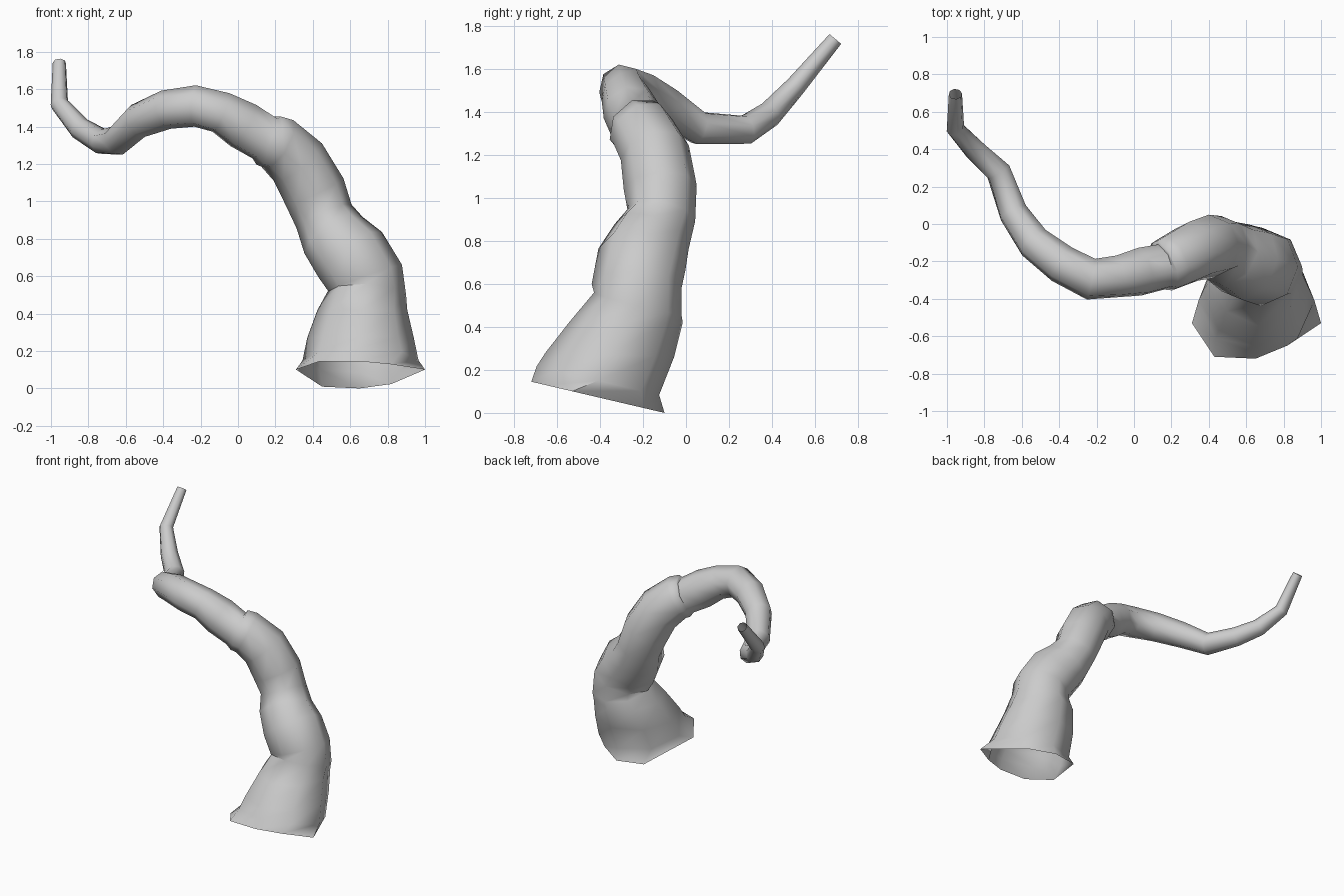
import bpy, bmesh, math
from mathutils import Vector

if "Cube" in bpy.data.objects:
    bpy.data.objects.remove(bpy.data.objects["Cube"])

SIDES = 8

# Flared open rim, sloping down towards the back
rim = [(1, -.53), (.82, -.2), (.65, -.1), (.45, -.14),
       (.31, -.53), (.43, -.71), (.65, -.72), (.82, -.65)]

# Skirt rings: centre, half width, half depth, slope in y
skirt = [((.655, -.41, .15), .31, .285, -.234),
         ((.655, -.355, .27), .285, .3, -.03),
         ((.665, -.28, .42), .24, .265, 0)]

# Tapering limb: centre and radius from the skirt to the tip
limb = [(.69, -.225, .51, .205), (.68, -.23, .59, .205), (.6, -.205, .715, .205),
        (.51, -.16, .82, .18), (.46, -.115, .92, .157), (.41, -.12, 1.05, .167),
        (.32, -.145, 1.21, .16), (.21, -.20, 1.31, .15), (.165, -.222, 1.325, .145),
        (.145, -.23, 1.335, .125), (.03, -.255, 1.405, .13), (-.09, -.28, 1.475, .113),
        (-.23, -.295, 1.51, .11), (-.385, -.215, 1.49, .103), (-.535, -.1, 1.43, .092),
        (-.645, .06, 1.325, .079), (-.725, .28, 1.318, .068), (-.845, .39, 1.39, .06),
        (-.955, .51, 1.52, .048), (-.955, .695, 1.74, .035)]

bm = bmesh.new()
rings = [[bm.verts.new((x, y, -.234 * (y + .1))) for x, y in rim]]
angles = [math.tau * i / SIDES for i in range(SIDES)]

for (x, y, z), rx, ry, slope in skirt:
    rings.append([bm.verts.new((x + rx * math.cos(a), y + ry * math.sin(a),
                                z + slope * ry * math.sin(a))) for a in angles])

# Carry one frame along the path so the limb does not twist
centres = [Vector(p[:3]) for p in limb]
u = Vector((1, 0, 0))
for i, (c, p) in enumerate(zip(centres, limb)):
    before = centres[i - 1] if i else Vector(skirt[-1][0])
    after = centres[min(i + 1, len(centres) - 1)]
    t = ((c - before).normalized() + (after - c).normalized()).normalized()
    u = (u - t * u.dot(t)).normalized()
    v = t.cross(u)
    rings.append([bm.verts.new(c + p[3] * 1.02 * (u * math.cos(a) + v * math.sin(a)))
                  for a in angles])

# Skin the rings, leaving both ends open
for a, b in zip(rings, rings[1:]):
    for i in range(SIDES):
        j = (i + 1) % SIDES
        bm.faces.new((a[i], a[j], b[j], b[i]))

mesh = bpy.data.meshes.new("tentacle")
bm.to_mesh(mesh)
bm.free()
obj = bpy.data.objects.new("tentacle", mesh)
bpy.context.collection.objects.link(obj)
bpy.context.view_layer.objects.active = obj
obj.select_set(True)
bpy.ops.object.shade_smooth_by_angle(angle=math.radians(60))
